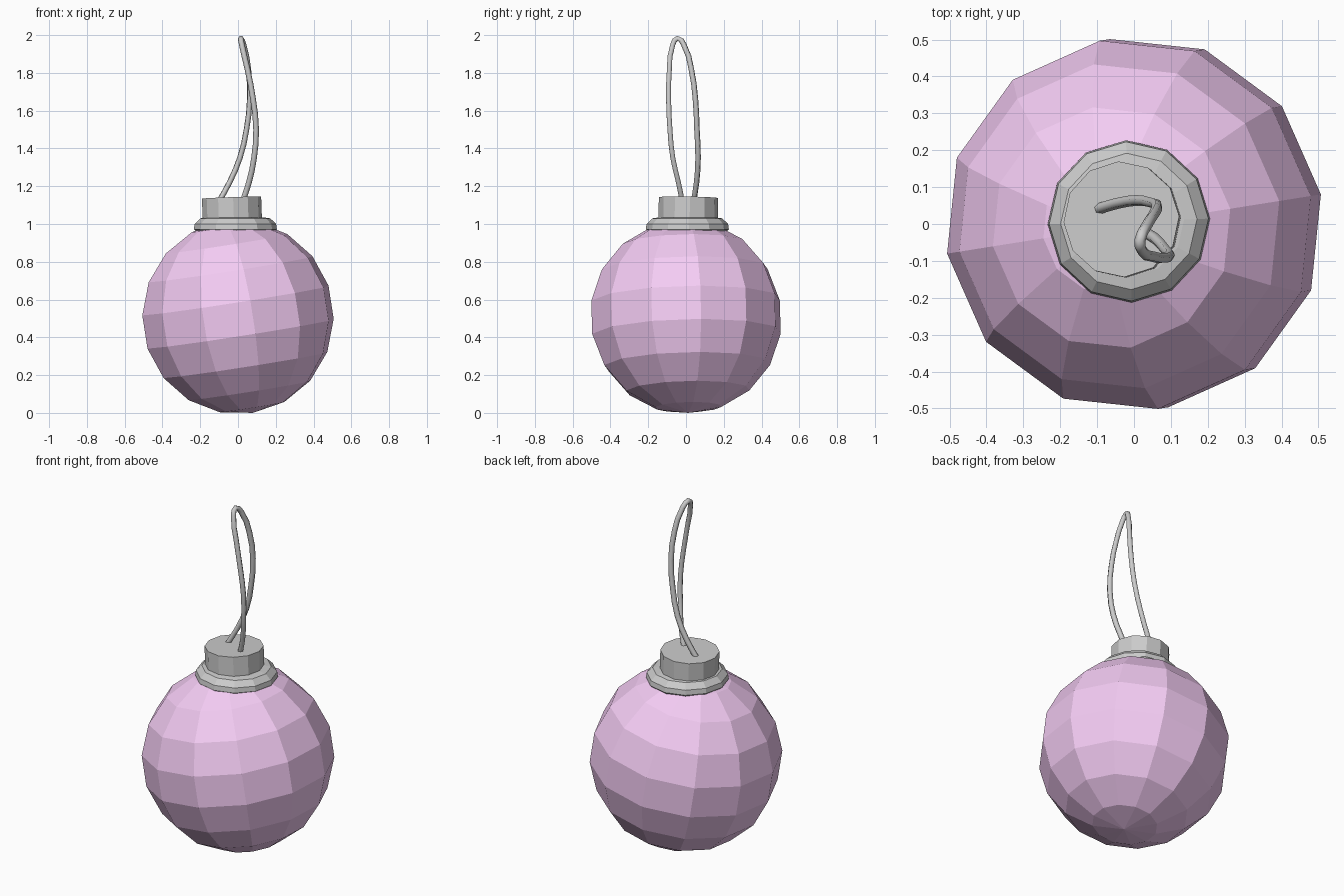
import bpy, bmesh
from math import radians, sin, cos, pi
from mathutils import Matrix

if "Cube" in bpy.data.objects:
    bpy.data.objects.remove(bpy.data.objects["Cube"])

SIDES = 12


def lathe(name, profile, loc, rot=(0, 0, 0)):
    """Spin (radius, height) points into a flat-faced, closed 12-sided solid."""
    bm = bmesh.new()
    rings = []
    for r, z in profile:
        if r < 1e-5:
            rings.append([bm.verts.new((0, 0, z))] * SIDES)
        else:
            rings.append([bm.verts.new((r * cos(2 * pi * i / SIDES),
                                        r * sin(2 * pi * i / SIDES), z))
                          for i in range(SIDES)])
    for a, b in zip(rings, rings[1:]):
        for i in range(SIDES):
            j = (i + 1) % SIDES
            bm.faces.new(list(dict.fromkeys((a[i], a[j], b[j], b[i]))))
    for ring in (rings[0], rings[-1]):
        if ring[0] is not ring[1]:
            bm.faces.new(ring)
    bmesh.ops.recalc_face_normals(bm, faces=bm.faces)
    mesh = bpy.data.meshes.new(name)
    bm.to_mesh(mesh)
    bm.free()
    ob = bpy.data.objects.new(name, mesh)
    ob.location = loc
    ob.rotation_euler = [radians(a) for a in rot]
    bpy.context.collection.objects.link(ob)
    return ob


# Bauble: nine bands of faces, leaning slightly to the left
R = 0.513
ball = lathe("bauble",
             [(R * cos(radians(a)), R * sin(radians(a))) for a in range(-90, 91, 20)],
             (0, 0, 0.507), (0, -9, 9))
pink = bpy.data.materials.new("pink")
pink.diffuse_color = (0.9, 0.6, 0.9, 1)
pink.use_nodes = True
pink.node_tree.nodes["Principled BSDF"].inputs["Base Color"].default_value = pink.diffuse_color
ball.data.materials.append(pink)

# Metal collar and cap
lathe("collar", [(0.15, 0.945), (0.20, 0.952), (0.22, 0.972), (0.216, 1.0),
                 (0.185, 1.03), (0.15, 1.035)], (-0.014, 0.007, 0), (0, 0, 2))
lathe("cap", [(0.157, -0.06), (0.157, 0.06)], (-0.032, 0.012, 1.08), (-1, -2, 3))

# Hanging string: one tube looped from the cap and back
path = [(-0.10, 0.04, 1.12), (-0.045, 0.056, 1.22), (0.01, 0.064, 1.35),
        (0.045, 0.058, 1.50), (0.062, 0.05, 1.66), (0.055, 0.028, 1.82),
        (0.03, -0.012, 1.95), (0.016, -0.045, 1.983), (0.02, -0.07, 1.95),
        (0.05, -0.088, 1.82), (0.08, -0.092, 1.66), (0.096, -0.085, 1.50),
        (0.085, -0.07, 1.35), (0.058, -0.04, 1.22), (0.025, -0.02, 1.12)]
curve = bpy.data.curves.new("string", "CURVE")
curve.dimensions = "3D"
curve.resolution_u = 2
curve.bevel_depth = 0.015
curve.bevel_resolution = 1
curve.use_fill_caps = True
spline = curve.splines.new("BEZIER")
spline.bezier_points.add(len(path) - 1)
for p, co in zip(spline.bezier_points, path):
    p.co = co
    p.handle_left_type = p.handle_right_type = "AUTO"
string = bpy.data.objects.new("string", curve)
bpy.context.collection.objects.link(string)
bpy.context.view_layer.objects.active = string
string.select_set(True)
bpy.ops.object.convert(target="MESH")
bpy.context.object.data.shade_flat()
